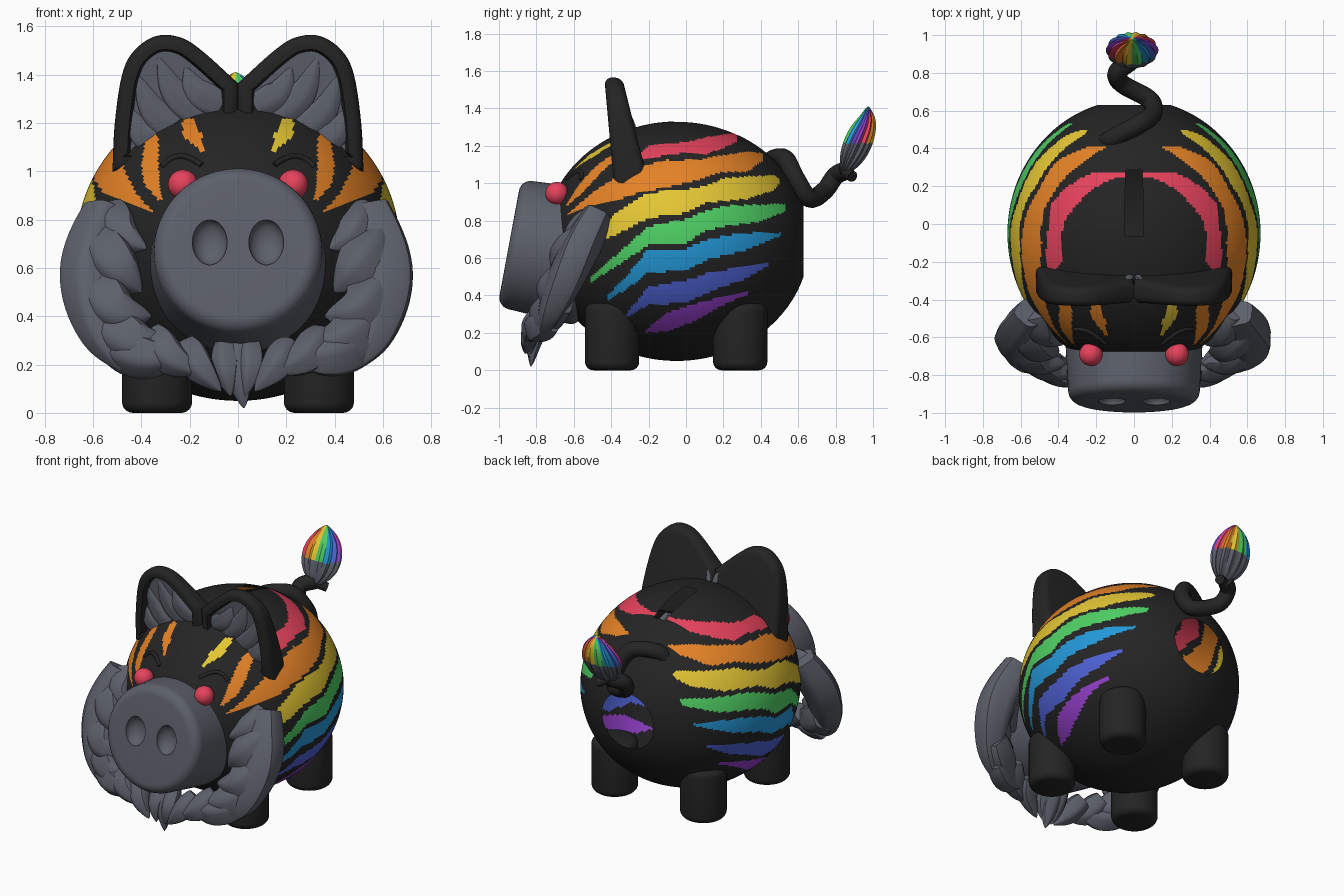
import bpy, bmesh, math
from mathutils import Vector

cube = bpy.data.objects.get("Cube")
if cube:
    bpy.data.objects.remove(cube)


def material(name, *rgb):
    color = [(c / 255 / 12.92 if c < 11 else ((c / 255 + .055) / 1.055) ** 2.4) for c in rgb] + [1]
    mat = bpy.data.materials.new(name)
    mat.use_nodes = True
    mat.diffuse_color = color
    mat.node_tree.nodes["Principled BSDF"].inputs["Base Color"].default_value = color
    return mat


black = material("soft black", 36, 36, 36)
grey = material("slate grey", 92, 96, 106)
rainbow = [material("red", 230, 66, 92), material("orange", 228, 130, 38),
           material("yellow", 228, 198, 52), material("green", 78, 208, 100),
           material("sky blue", 35, 152, 216), material("indigo", 78, 98, 212),
           material("purple", 150, 64, 205)]
RED, ORANGE, YELLOW, GREEN, SKY, INDIGO, PURPLE = range(1, 8)
CENTER, RADII = Vector((0, -.05, .69)), Vector((.67, .71, .64))


def smooth(obj, angle=40):
    bpy.ops.object.select_all(action='DESELECT')
    obj.select_set(True)
    bpy.context.view_layer.objects.active = obj
    bpy.ops.object.shade_smooth_by_angle(angle=math.radians(angle))
    return obj


def finish(name, bm, *mats):
    bmesh.ops.recalc_face_normals(bm, faces=bm.faces)
    mesh = bpy.data.meshes.new(name)
    bm.to_mesh(mesh)
    bm.free()
    obj = bpy.data.objects.new(name, mesh)
    bpy.context.collection.objects.link(obj)
    for m in mats:
        mesh.materials.append(m)
    return smooth(obj)


def primitive(name, mat, bevel=0):
    """Name, colour and round off the primitive that was just added."""
    obj = bpy.context.object
    obj.name = name
    obj.data.materials.append(mat)
    if bevel:
        mod = obj.modifiers.new("rounding", 'BEVEL')
        mod.width, mod.segments, mod.limit_method = bevel, 6, 'ANGLE'
        bpy.ops.object.modifier_apply(modifier=mod.name)
    return smooth(obj)


def spline(points, n=8):
    p = [Vector(q) for q in points]
    p = [2 * p[0] - p[1]] + p + [2 * p[-1] - p[-2]]
    out = []
    for a, b, c, d in zip(p, p[1:], p[2:], p[3:]):
        for k in range(n):
            t = k / n
            out.append((2 * b + (c - a) * t + (2 * a - 5 * b + 4 * c - d) * t ** 2
                        + (3 * b - a - 3 * c + d) * t ** 3) / 2)
    return out + [p[-2]]


def loft(points, radius, flat, sides=20, ridges=0, n=8):
    """Tapered, flattened body swept along a path."""
    bm = bmesh.new()
    path = spline(points, n)
    rings = []
    for i, p in enumerate(path):
        tangent = path[min(i + 1, len(path) - 1)] - path[max(i - 1, 0)]
        side = tangent.cross(Vector((0, -1, 0))).normalized()
        up = side.cross(tangent).normalized()
        r = radius(i / (len(path) - 1))
        ring = []
        for k in range(sides):
            a = math.tau * k / sides
            s = r * (1 + .07 * math.cos(ridges * a)) if ridges else r
            ring.append(bm.verts.new(p + side * s * math.cos(a) + up * s * flat * math.sin(a)))
        rings.append(ring)
    for r0, r1 in zip(rings, rings[1:]):
        for k in range(sides):
            j = (k + 1) % sides
            bm.faces.new((r0[k], r0[j], r1[j], r1[k]))
    bm.faces.new(rings[0])
    bm.faces.new(rings[-1])
    return bm


def tuft(name, points, width, flat=.6):
    shape = lambda t: width * (.04 + .96 * math.sin(math.pi * min(1, t * .82 + .18) ** .8) ** .8)
    finish(name, loft(points, shape, flat, ridges=5), grey)


def tube(name, points, radius, mat):
    curve = bpy.data.curves.new(name, 'CURVE')
    curve.dimensions, curve.bevel_depth = '3D', radius
    curve.bevel_resolution, curve.use_fill_caps = 5, True
    path = spline(points)
    line = curve.splines.new('POLY')
    line.points.add(len(path) - 1)
    for point, p in zip(line.points, path):
        point.co = (*p, 1)
    obj = bpy.data.objects.new(name, curve)
    bpy.context.collection.objects.link(obj)
    curve.materials.append(mat)
    bpy.ops.object.select_all(action='DESELECT')
    obj.select_set(True)
    bpy.context.view_layer.objects.active = obj
    bpy.ops.object.convert(target='MESH')
    smooth(bpy.context.object)


# Painted stripes: rows of (position along, lower edge, upper edge)
side_stripes = {
    RED: [(-.26, 1.13, 1.14), (-.2, 1.135, 1.205), (0, 1.165, 1.22), (.1, 1.15, 1.245), (.2, 1.19, 1.26), (.27, 1.22, 1.27)],
    ORANGE: [(-.63, .83, .84), (-.5, .885, .95), (-.38, .905, 1.03), (-.25, .95, 1.09), (-.1, .98, 1.125),
             (.07, 1.02, 1.125), (.2, 1.06, 1.15), (.33, 1.06, 1.17), (.41, 1.12, 1.16)],
    YELLOW: [(-.52, .67, .68), (-.38, .72, .84), (-.2, .815, .95), (0, .84, .965), (.1, .895, .985),
             (.2, .905, 1.025), (.33, .915, 1.035), (.47, .965, 1.045), (.5, 1, 1.02)],
    GREEN: [(-.51, .47, .5), (-.38, .55, .61), (-.2, .67, .77), (0, .68, .81), (.1, .745, .85),
            (.2, .77, .88), (.4, .795, .885), (.53, .85, .89)],
    SKY: [(-.42, .37, .4), (-.3, .445, .525), (-.2, .525, .65), (0, .53, .65), (.12, .595, .7), (.3, .635, .735), (.51, .72, .735)],
    INDIGO: [(-.32, .28, .3), (-.2, .35, .445), (0, .36, .48), (.15, .43, .53), (.3, .48, .55), (.44, .56, .575)],
    PURPLE: [(-.22, .2, .21), (-.1, .21, .31), (.03, .255, .35), (.18, .34, .39), (.34, .41, .42)],
}
cheek_stripe = [(.88, .31, .33), (.95, .325, .39), (1.03, .33, .4), (1.15, .33, .38)]
brow_stripe = [(1.08, .14, .15), (1.15, .15, .23), (1.22, .19, .23)]


def inside(rows, t, value):
    for (a, lo0, hi0), (b, lo1, hi1) in zip(rows, rows[1:]):
        if a <= t <= b:
            f = (t - a) / (b - a)
            return lo0 + (lo1 - lo0) * f <= value <= hi0 + (hi1 - hi0) * f
    return False


def paint(c):
    if c.y < -.2 and inside(cheek_stripe, c.z, abs(c.x)):
        return ORANGE
    if c.y < -.2 and inside(brow_stripe, c.z, abs(c.x)):
        return YELLOW if c.x > 0 else ORANGE
    return next((k for k, rows in side_stripes.items() if inside(rows, c.y, c.z)), 0)


# Hollow body with a round rear opening and a coin slot
bm = bmesh.new()
bmesh.ops.create_uvsphere(bm, u_segments=256, v_segments=160, radius=1)
for v in bm.verts:
    x, y, z = v.co
    v.co = CENTER + Vector((x * RADII.x, -z * RADII.y, y * RADII.z))
opening = []
for f in bm.faces:
    c = f.calc_center_median()
    f.material_index = paint(c)
    if c.y > .63 or (abs(c.x) < .042 and -.07 < c.y < .29 and c.z > 1):
        opening.append(f)
bmesh.ops.delete(bm, geom=opening, context='FACES')
finish("body", bm, black, *rainbow)


def face_y(x, z):
    return CENTER.y - RADII.y * math.sqrt(1 - (x / RADII.x) ** 2 - ((z - CENTER.z) / RADII.z) ** 2)


# Legs
for x, side in ((.335, "left"), (-.335, "right")):
    for y, end in ((-.395, "front"), (.29, "rear")):
        bpy.ops.mesh.primitive_cylinder_add(vertices=48, radius=.145, depth=.36, location=(x, y, .18))
        primitive(f"{end}_{side}_leg", black, .045)

# Snout with hollowed nostrils
tilt = math.radians(79.5)
axis = Vector((0, -math.sin(tilt), math.cos(tilt)))
bpy.ops.mesh.primitive_cone_add(vertices=72, radius1=.37, radius2=.345, depth=.45, rotation=(tilt, 0, 0),
                                location=Vector((0, -.945, .68)) - axis * .225)
snout = primitive("snout", grey, .06)
for x in (-.117, .117):
    bpy.ops.mesh.primitive_uv_sphere_add(segments=40, ring_count=24, radius=1, location=(x, -.94, .706), rotation=(tilt, 0, 0))
    cutter = primitive("nostril_cutter", grey)
    cutter.scale = (.072, .095, .06)
    cutter.hide_render = True
    bpy.context.view_layer.objects.active = snout
    mod = snout.modifiers.new("nostril", 'BOOLEAN')
    mod.operation, mod.object = 'DIFFERENCE', cutter
    bpy.ops.object.modifier_apply(modifier=mod.name)
    bpy.data.objects.remove(cutter)
smooth(snout)


# Ears: rounded slabs with a recessed grey inside
ear_curve = [(.52, 1, 0), (.51, 1.2, 0), (.48, 1.4, 0), (.43, 1.5, 0), (.34, 1.56, 0),
             (.24, 1.555, 0), (.15, 1.5, 0), (0, 1.365, 0)]
for s, side in ((1, "left"), (-1, "right")):
    bm = bmesh.new()
    outline = [(p.x, p.y) for p in spline(ear_curve, 5)] + [(0, 1.12), (.25, 1.02)]
    faces = []
    for d in (-1, 1):
        faces.append(bm.faces.new([bm.verts.new((s * x, -.31 - .17 * (z - 1.1) + d * (.085 - .08 * (z - 1.1)), z))
                                   for x, z in outline]))
    front, back = [list(f.verts) for f in faces]
    edges = [e for f in faces for e in f.edges]
    for i in range(len(front)):
        j = (i + 1) % len(front)
        bm.faces.new((front[i], front[j], back[j], back[i]))
    bmesh.ops.recalc_face_normals(bm, faces=bm.faces)
    bmesh.ops.bevel(bm, geom=edges, offset=.04, segments=5, profile=.5, affect='EDGES')
    inner = max((f for f in bm.faces if f.normal.y < -.7), key=lambda f: f.calc_area())
    bmesh.ops.inset_region(bm, faces=[inner], thickness=.02, depth=0)
    bmesh.ops.inset_region(bm, faces=[inner], thickness=.012, depth=-.045)
    inner.material_index = 1
    finish(f"{side}_ear", bm, black, grey)
    # Fur fanning out inside the ear
    for x0, z0, x1, z1 in ((.3, 1.1, .45, 1.26), (.24, 1.15, .42, 1.4), (.15, 1.22, .33, 1.47), (.07, 1.27, .22, 1.43)):
        depth = lambda z: -.352 - .09 * (z - 1.1)
        tuft(f"{side}_ear_fur", [(s * x0, depth(z0), z0), (s * (x0 + x1 + .05) / 2, depth(z0) - .012, (z0 + z1 - .04) / 2),
                                 (s * x1, depth(z1), z1)], .06, .35)
    tuft(f"{side}_crown_fur", [(s * .02, -.27, 1.27), (s * .03, -.29, 1.33), (s * .055, -.3, 1.37)], .02)

    # Rosy cheek and closed eye
    bpy.ops.mesh.primitive_uv_sphere_add(segments=32, ring_count=20, radius=.062, location=(s * .228, -.69, .945))
    primitive(f"{side}_cheek", rainbow[0])
    lid = [(.315, 1.02), (.28, 1.05), (.235, 1.063), (.19, 1.05), (.15, 1.025)]
    tube(f"{side}_closed_eye", [(s * x, face_y(x, z), z) for x, z in lid], .012, black)

    # Beard tufts, from the jowl down to the chin
    tuft(f"{side}_jowl", [(.54 * s, -.47, .84), (.61 * s, -.6, .58), (.57 * s, -.71, .34), (.47 * s, -.78, .17)], .12, .85)
    for a, b, c, w in (((.53, -.47, .84), (.48, -.58, .74), (.38, -.64, .68), .085),
                       ((.6, -.54, .72), (.5, -.65, .6), (.4, -.68, .5), .11),
                       ((.61, -.62, .53), (.5, -.72, .42), (.36, -.74, .4), .11),
                       ((.58, -.66, .38), (.42, -.76, .29), (.28, -.78, .3), .11),
                       ((.52, -.72, .27), (.36, -.8, .23), (.2, -.8, .25), .09),
                       ((.36, -.74, .32), (.28, -.82, .23), (.15, -.85, .16), .08),
                       ((.22, -.76, .28), (.16, -.83, .19), (.07, -.86, .09), .07)):
        tuft(f"{side}_beard_tuft", [(s * x, y, z) for x, y, z in (a, b, c)], w, .8)
    tuft(f"{side}_chin_tuft", [(s * .05, -.75, .29), (s * .05, -.82, .18), (s * .03, -.84, .07)], .055, .8)
tuft("chin_tip", [(0, -.76, .28), (.01, -.81, .15), (.025, -.83, .02)], .06, .7)

# Curly tail
tube("tail", [(-.15, .43, 1.08), (-.1, .46, 1.125), (.03, .53, 1.13), (.1, .585, 1.03), (.08, .66, .92),
              (-.06, .74, .96), (-.09, .8, 1.04), (-.02, .86, 1.07)], .05, black)
tube("tail_tip", [(-.03, .84, 1.07), (.02, .87, 1.05), (.05, .89, 1.035)], .03, black)

# Tail brush: grey base, rainbow bristles repeated twice around
bm = loft([(-.01, .84, 1.05), (-.01, .885, 1.14), (-.01, .93, 1.24), (-.01, .965, 1.33), (-.01, .975, 1.41)],
          lambda t: .005 + .125 * math.sin(math.pi * t ** .85) ** .8 if 0 < t < 1 else .005, .55, sides=56, ridges=14)
for f in bm.faces:
    c = f.calc_center_median()
    if c.z > 1.215:
        angle = math.atan2((c.y - .84 - (c.z - 1.05) * .42) / .55, c.x + .01)
        f.material_index = 1 + int((angle - math.radians(195)) % math.pi / math.pi * 6.999)
finish("tail_brush", bm, grey, *rainbow)
